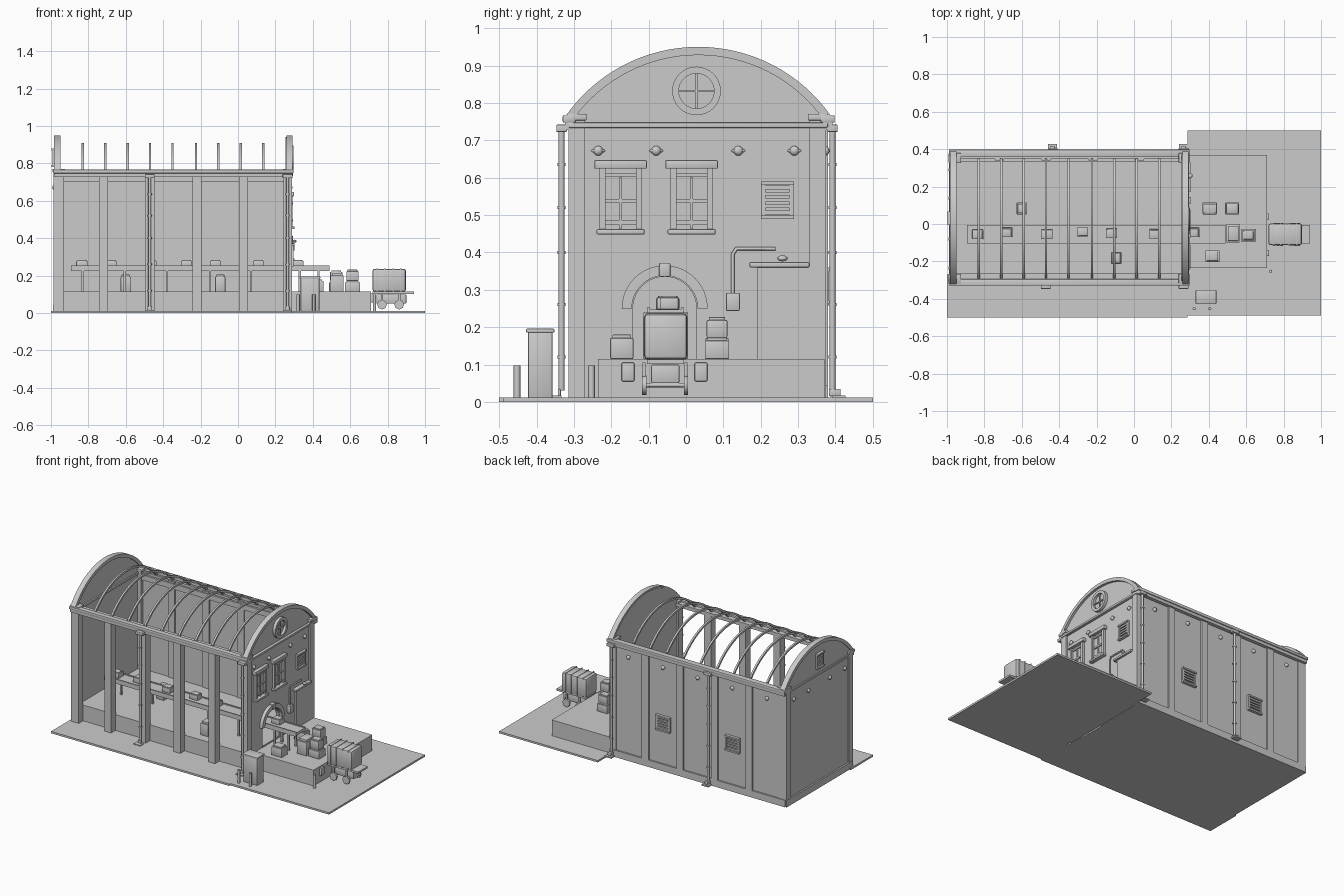
import bpy, bmesh, math
from math import sin, cos, radians

def finish(name, bm, smooth=False):
    bmesh.ops.recalc_face_normals(bm, faces=bm.faces)
    me = bpy.data.meshes.new(name)
    bm.to_mesh(me); bm.free()
    ob = bpy.data.objects.new(name, me)
    bpy.context.collection.objects.link(ob)
    if smooth:
        bpy.ops.object.select_all(action='DESELECT')
        ob.select_set(True)
        bpy.context.view_layer.objects.active = ob
        bpy.ops.object.shade_smooth_by_angle(angle=radians(35))
    return ob

def box(name, x0, x1, y0, y1, z0, z1, bev=0):
    bm = bmesh.new()
    bmesh.ops.create_cube(bm, size=1)
    for v in bm.verts:
        v.co = ((x0+x1)/2 + v.co.x*(x1-x0), (y0+y1)/2 + v.co.y*(y1-y0), (z0+z1)/2 + v.co.z*(z1-z0))
    if bev:
        bmesh.ops.bevel(bm, geom=bm.edges[:], offset=bev, segments=2, affect='EDGES', profile=0.5)
    return finish(name, bm, bool(bev))

def prism(name, pts, x0, x1):
    """(y, z) outline extruded along x"""
    bm = bmesh.new()
    f = bm.faces.new([bm.verts.new((x0, y, z)) for y, z in pts])
    r = bmesh.ops.extrude_face_region(bm, geom=[f])
    for v in r['geom']:
        if isinstance(v, bmesh.types.BMVert):
            v.co.x = x1
    return finish(name, bm, True)

def arc(cy, cz, r, a0, a1, n=32):
    return [(cy + r*cos(radians(a0+(a1-a0)*i/n)), cz + r*sin(radians(a0+(a1-a0)*i/n))) for i in range(n+1)]

def arch(name, cy, cz, r0, r1, a0, a1, x0, x1):
    return prism(name, arc(cy, cz, r1, a0, a1) + arc(cy, cz, r0, a1, a0), x0, x1)

def tube(name, pts, r):
    cu = bpy.data.curves.new(name, 'CURVE')
    cu.dimensions = '3D'; cu.bevel_depth = r; cu.bevel_resolution = 2; cu.use_fill_caps = True
    sp = cu.splines.new('POLY')
    sp.points.add(len(pts)-1)
    for p, q in zip(sp.points, pts):
        p.co = (*q, 1)
    ob = bpy.data.objects.new(name, cu)
    bpy.context.collection.objects.link(ob)
    return ob

def ball(name, c, s):
    bm = bmesh.new()
    bmesh.ops.create_uvsphere(bm, u_segments=12, v_segments=8, radius=1)
    for v in bm.verts:
        v.co = [c[i] + v.co[i]*s[i] for i in range(3)]
    return finish(name, bm, True)

def crate(name, x, y, z, w, d, h):
    box(name, x-w/2, x+w/2, y-d/2, y+d/2, z, z+h*.86, .003)
    box(name + "_lid", x-w*.4, x+w*.4, y-d*.4, y+d*.4, z+h*.84, z+h, .002)

# ground slabs, hall floor and loading dock
box("front_pavement", -1, .287, -.5, -.27, 0, .012)
box("yard", .287, 1, -.49, .5, 0, .012)
box("hall_floor", -.96, .27, -.27, .36, 0, .115)
box("loading_dock", .28, .71, -.235, .37, 0, .115)
for y in (-.155, .04):
    box("dock_bumper", .705, .722, y-.017, y+.017, .055, .105, .003)

# end walls with curved gables; the right wall has an arched doorway
CY, CZ, R = .033, .517, .433
gable = arc(CY, CZ, R-.01, 36, 144)
prism("left_end_wall", [(-.305, 0), (.37, 0)] + gable, -.98, -.957)
door = [(-.142, 0)] + arc(-.057, .25, .085, 180, 0, 20) + [(.028, 0)]
prism("right_end_wall", [(-.305, 0)] + door + [(.37, 0)] + gable, .255, .277)
for x0, x1 in ((-.985, -.95), (.258, .292)):
    arch("gable_coping", CY, CZ, R-.022, R, 35, 145, x0, x1)
    box("end_cornice", x0-.002, x1+.002, -.315, .38, .733, .747, .003)
for y0, y1 in ((-.315, -.27), (.33, .375)):
    for x0, x1 in ((-.987, -.93), (.243, .29)):
        box("corner_pier", x0, x1, y0, y1, 0, .755)
        box("corner_cap", x0-.004, x1+.006, y0-.004, y1+.004, .753, .771, .003)
box("left_plinth", -.99, -.97, -.31, .375, 0, .045)

# back wall, pilasters, open front columns and eaves beams
box("back_wall", -.96, .27, .347, .37, 0, .75)
box("back_plinth", -.98, .285, .365, .38, 0, .045)
box("back_inner_beam", -.955, .26, .335, .35, .7, .735)
for x in (-.72, -.47, -.22, .03):
    box("front_column", x-.024, x+.024, -.315, -.265, 0, .745)
    box("back_pilaster", x-.024, x+.024, .34, .38, 0, .745)
for y0, y1 in ((-.33, -.295), (.36, .398)):
    box("eaves_beam", -.99, .297, y0, y1, .747, .767, .004)
    box("eaves_moulding", -.985, .292, y0+.006, y1-.006, .728, .748)
box("front_inner_beam", -.96, .26, -.295, -.262, .735, .757)

# roof ribs
for x in (-.83, -.71, -.59, -.47, -.35, -.225, -.105, .015, .135):
    arch("roof_rib", .03, .4844, .413, .4256, 41, 139, x-.006, x+.006)

# drain pipes
for y, s, xs in ((-.333, -1, (-.472, .265)), (.392, 1, (-.435, .265))):
    for x in xs:
        tube("drain_pipe", [(x, y, .03), (x, y, .73)], .008)
        box("drain_hopper", x-.026, x+.026, y-.014, y+.014, .722, .742, .003)
        for z in (.12, .26, .4, .52, .635):
            tube("pipe_collar", [(x, y, z-.004), (x, y, z+.004)], .011)
        box("drain_shoe", x-.012, x+.012, y-.01, y+.012*s+.01, .015, .035, .003)
        box("drain_grate", x-.024, x+.024, min(y, y+.035*s), max(y, y+.035*s), .008, .017)

# tie plates
for y in (-.235, -.08, .14, .29):
    for x in (.28, -.982):
        ball("tie_plate", (x, y, .672), (.011, .013, .013))
        ball("tie_bar", (x, y, .672), (.006, .019, .006))
for x in (.155, -.095, -.345, -.595, -.845):
    ball("tie_plate_back", (x, .373, .672), (.013, .011, .013))

# sash windows
for y in (-.175, .015):
    box("window_glass", .272, .28, y-.045, y+.045, .465, .625)
    for s in (-1, 1):
        box("window_jamb", .27, .292, y+s*.049-.008, y+s*.049+.008, .46, .63)
    box("window_lintel", .27, .3, y-.07, y+.07, .624, .647, .003)
    box("window_sill", .27, .303, y-.064, y+.064, .448, .462, .003)
    box("window_mullion", .275, .286, y-.004, y+.004, .462, .6)
    for z in (.48, .538, .607):
        box("window_rail", .275, .287, y-.045, y+.045, z-.005, z+.005)

# round gable window
arch("round_window_ring", .028, .832, .047, .065, 0, 360, .27, .296)
prism("round_window_glass", arc(.028, .832, .049, 0, 350, 31), .272, .28)
box("round_bar_v", .276, .287, .025, .031, .785, .88)
box("round_bar_h", .276, .287, -.02, .076, .829, .835)

# louvred vents on three sides
def vent(name, x, y, z, hw, hh, axis, s):
    def b(n, u0, u1, z0, z1, d):
        lo, hi = sorted((-.004*s, d*s))
        if axis == 'x':
            box(name + n, x+lo, x+hi, y+u0, y+u1, z0, z1)
        else:
            box(name + n, x+u0, x+u1, y+lo, y+hi, z0, z1)
    b("_head", -hw-.006, hw+.006, z+hh-.006, z+hh+.004, .018)
    b("_sill", -hw-.006, hw+.006, z-hh-.004, z-hh+.006, .018)
    for k in (-1, 1):
        b("_side", k*hw-.006, k*hw+.006, z-hh, z+hh, .012)
    for i in range(5):
        zz = z - hh + 2*hh*(i+.75)/5.5
        b("_slat", -hw, hw, zz-.005, zz+.005, .009)
vent("right_vent", .277, .245, .54, .038, .046, 'x', 1)
vent("left_vent", -.98, .03, .83, .03, .045, 'x', -1)
for x in (-.1, -.6):
    vent("back_vent", x, .37, .31, .045, .046, 'y', 1)

# doorway arch trim with keystone
arch("door_arch", -.057, .25, .088, .115, 0, 180, .27, .298)
box("arch_keystone", .27, .303, -.072, -.042, .335, .372, .003)

# side door, lamp and wall conduit
box("side_door", .27, .29, .19, .33, .115, .362)
box("side_door_lintel", .27, .303, .17, .33, .36, .374, .003)
ball("door_lamp", (.3, .258, .384), (.013, .014, .008))
tube("conduit", [(.288, .125, .28), (.288, .125, .395), (.288, .135, .41), (.288, .24, .41)], .005)
box("switch_box", .275, .303, .107, .144, .243, .292, .004)

# conveyor with legs and goods
box("conveyor_bed", -.893, .49, -.1, -.01, .228, .247)
for y in (-.1, -.01):
    box("conveyor_rail", -.893, .49, y-.004, y+.004, .224, .253)
for x in (-.83, -.605, -.38, -.15, .07, .33, .43):
    for y in (-.092, -.018):
        box("conveyor_leg", x-.006, x+.006, y-.006, y+.006, .112, .23)
for x, y in ((-.835, -.055), (-.68, -.045), (-.465, -.055), (-.275, -.043), (-.12, -.05), (.11, -.053), (.32, -.045)):
    crate("conveyor_parcel", x, y, .247, .06, .05, .037)

# crates on the hall floor and dock
for x, y, h in ((-.6, .083, .09), (-.095, -.182, .09), (.405, .083, .065), (.42, -.172, .065)):
    crate("floor_crate", x, y, .115, .075 if x > 0 else .055, .062, h)
crate("end_crate", .53, -.05, .115, .07, .1, .1)
crate("stack_crate_low", .525, .083, .115, .075, .065, .057)
crate("stack_crate_top", .525, .083, .172, .065, .055, .055)
crate("dock_crate_low", .612, -.06, .115, .08, .068, .057)
crate("dock_crate_top", .612, -.06, .172, .065, .055, .06)

# yard cabinet and bollards
box("cabinet", .335, .435, -.423, -.357, .01, .187, .004)
box("cabinet_top", .33, .44, -.428, -.352, .185, .196, .003)
for x, y in ((.322, -.452), (.405, -.452), (.73, -.253)):
    tube("bollard", [(x, y, .01), (x, y, .098)], .009)

# loaded cart
box("cart_bed", .72, .94, -.105, -.005, .102, .114)
box("cart_load", .72, .897, -.112, .003, .114, .236, .01)
for x in (.745, .785, .83, .87):
    box("load_strap", x-.004, x+.004, -.115, .006, .114, .239, .002)
box("cart_frame", .74, .9, -.093, -.018, .05, .1, .004)
for x in (.77, .862):
    tube("cart_axle", [(x, -.112, .045), (x, .002, .045)], .006)
    for y in (-.112, .0):
        tube("cart_wheel", [(x, y-.006, .045), (x, y+.006, .045)], .026)
        box("axle_bracket", x-.006, x+.006, y-.004, y+.004, .06, .105)
